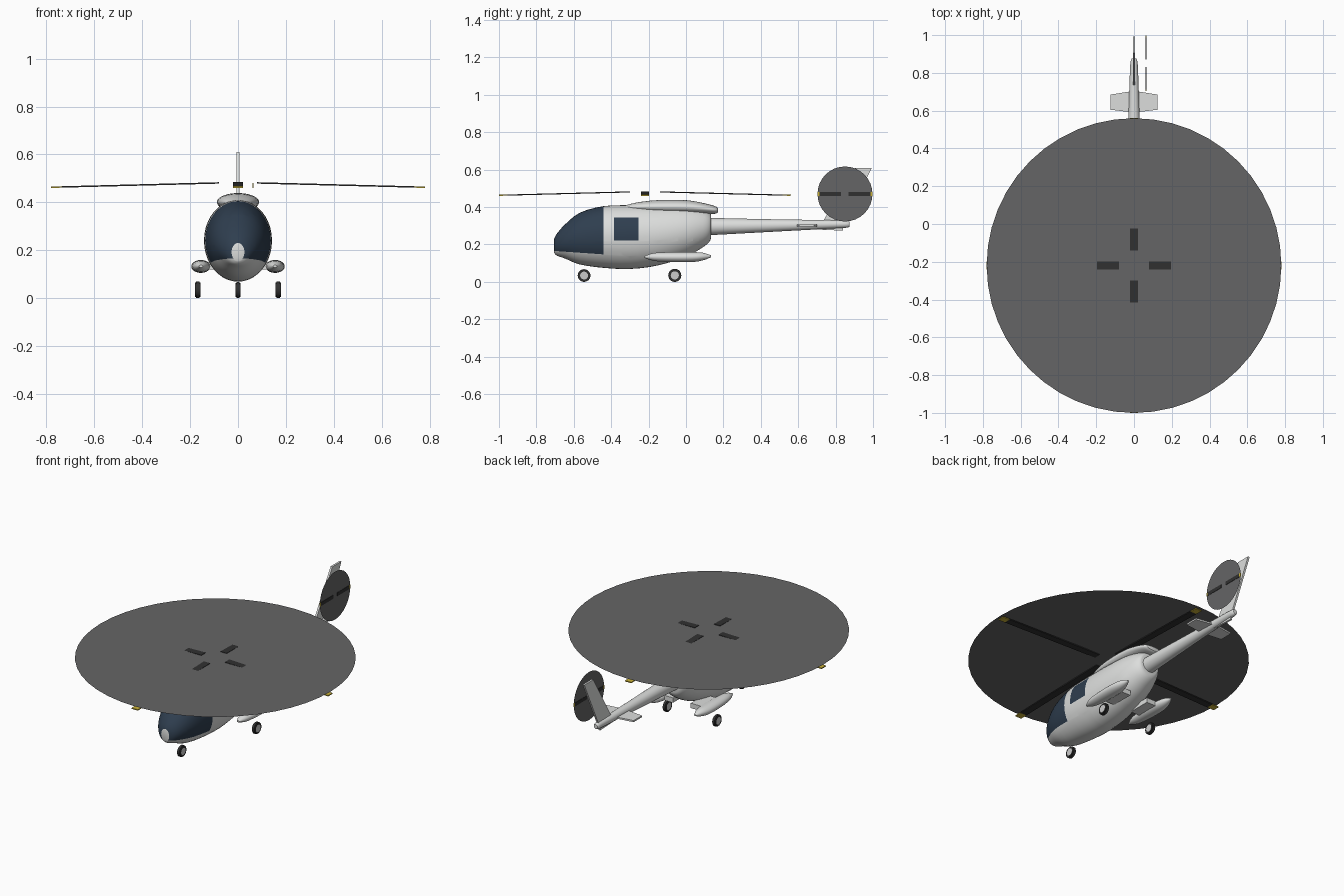
import bpy, bmesh, math
from mathutils import Vector, Matrix

cube = bpy.data.objects.get("Cube")
if cube:
    bpy.data.objects.remove(cube)


def material(name, r, g, b):
    m = bpy.data.materials.new(name)
    m.use_nodes = True
    m.diffuse_color = (r, g, b, 1)
    m.node_tree.nodes["Principled BSDF"].inputs["Base Color"].default_value = (r, g, b, 1)
    return m


WHITE = material("white paint", 0.72, 0.73, 0.72)
GLASS = material("dark blue glass", 0.028, 0.048, 0.078)
DISC = material("rotor blur grey", 0.13, 0.13, 0.133)
BLADE = material("blade black", 0.03, 0.03, 0.03)
YELLOW = material("tip yellow", 0.6, 0.45, 0.04)
TYRE = material("tyre rubber", 0.03, 0.03, 0.03)
RIM = material("rim grey", 0.6, 0.6, 0.6)


def finish(name, bm, mats, angle=40):
    """Turn a bmesh into a smooth-shaded object with sharp corners."""
    bmesh.ops.recalc_face_normals(bm, faces=bm.faces)
    mesh = bpy.data.meshes.new(name)
    bm.to_mesh(mesh)
    bm.free()
    for m in mats:
        mesh.materials.append(m)
    mesh.shade_smooth()
    mesh.set_sharp_from_angle(angle=math.radians(angle))
    ob = bpy.data.objects.new(name, mesh)
    bpy.context.collection.objects.link(ob)
    return ob


def resample(rows, steps):
    """Smooth curve through the stations."""
    rows = [Vector(r) for r in rows]
    out = []
    for i in range(len(rows) - 1):
        a, b = rows[max(i - 1, 0)], rows[i]
        c, d = rows[i + 1], rows[min(i + 2, len(rows) - 1)]
        for k in range(steps):
            t = k / steps
            out.append(0.5 * (2 * b + (c - a) * t + (2 * a - 5 * b + 4 * c - d) * t ** 2
                              + (3 * b - a - 3 * c + d) * t ** 3))
    return out + [rows[-1]]


def loft(stations, sides=32, steps=3, x=0):
    """Oval rings along y; each station is (y, bottom z, top z, half width)."""
    bm = bmesh.new()
    rings = []
    for y, lo, hi, w in resample(stations, steps):
        rings.append([bm.verts.new((x + w * math.cos(2 * math.pi * i / sides), y,
                                    (lo + hi) / 2 + (hi - lo) / 2 * math.sin(2 * math.pi * i / sides)))
                      for i in range(sides)])
    for a, b in zip(rings, rings[1:]):
        for i in range(sides):
            j = (i + 1) % sides
            bm.faces.new((a[i], a[j], b[j], b[i]))
    bm.faces.new(rings[0])
    bm.faces.new(rings[-1])
    return bm


def prism(corners, thickness):
    """Flat outline thickened along its normal, centred on the outline."""
    bm = bmesh.new()
    face = bm.faces.new([bm.verts.new(c) for c in corners])
    face.normal_update()
    n = face.normal.copy()
    new = bmesh.ops.extrude_face_region(bm, geom=[face])["geom"]
    top = [v for v in new if isinstance(v, bmesh.types.BMVert)]
    bmesh.ops.translate(bm, verts=bm.verts, vec=-n * thickness / 2)
    bmesh.ops.translate(bm, verts=top, vec=n * thickness)
    return bm


# Fuselage, cut along the glazing outlines
bm = loft([(-.705, .155, .23, .027), (-.69, .14, .258, .054), (-.647, .125, .307, .087),
           (-.567, .093, .37, .118), (-.44, .075, .405, .137), (-.30, .069, .41, .142),
           (-.15, .088, .41, .138), (0, .135, .405, .12), (.09, .185, .388, .092),
           (.125, .215, .372, .072), (.134, .235, .36, .058)], sides=40)
sill = Vector((0, -.44, .147))
sill_normal = Vector((0, .07, 1)).normalized()
cuts = [(sill, sill_normal), ((0, -.44, 0), (0, 1, 0)), ((0, -.385, 0), (0, 1, 0)),
        ((0, -.255, 0), (0, 1, 0)), ((0, 0, .22), (0, 0, 1)), ((0, 0, .345), (0, 0, 1))]
for co, no in cuts:
    bmesh.ops.bisect_plane(bm, geom=bm.verts[:] + bm.edges[:] + bm.faces[:],
                           plane_co=co, plane_no=no, dist=1e-5)
for f in bm.faces:
    f.normal_update()
    c = f.calc_center_median()
    windscreen = c.y < -.44 and (c - sill).dot(sill_normal) > 0 and abs(f.normal.y) < .98
    side_window = -.385 < c.y < -.255 and .22 < c.z < .345
    f.material_index = int(windscreen or side_window)
finish("fuselage", bm, [WHITE, GLASS])

# Engine cowling and tail boom
finish("engine_cowling", loft([(-.34, .39, .405, .03), (-.26, .375, .425, .065),
       (-.15, .365, .437, .085), (0, .363, .437, .088), (.1, .363, .42, .08),
       (.155, .364, .405, .066), (.17, .372, .395, .05)], 28), [WHITE])
finish("tail_boom", loft([(.11, .25, .343, .046), (.13, .25, .342, .046), (.5, .27, .334, .032),
       (.8, .286, .33, .022), (.86, .29, .328, .018), (.875, .296, .322, .012)], 24), [WHITE])
finish("tail_strake", prism([(0, .69, .29), (0, .70, .28), (0, .84, .274), (0, .84, .29)], .012), [WHITE])

# Swept fin and tailplane
finish("tail_fin", prism([(0, .73, .32), (0, .855, .32), (0, .993, .61), (0, .905, .61)], .012), [WHITE])
finish("tailplane", prism([(-.125, .605, .302), (0, .59, .302), (.125, .605, .302),
                           (.125, .685, .302), (0, .705, .302), (-.125, .685, .302)], .01), [WHITE])


def wheel(name, x, y, r, width):
    """Tyre with a rim plate on each side."""
    bm = bmesh.new()
    bmesh.ops.create_cone(bm, cap_ends=True, segments=24, radius1=r, radius2=r, depth=width,
                          matrix=Matrix.Translation((x, y, r)) @ Matrix.Rotation(math.pi / 2, 4, 'Y'))
    caps = [f for f in bm.faces if len(f.verts) > 4]
    rim_edges = {e for f in caps for e in f.edges}
    bmesh.ops.bevel(bm, geom=list(rim_edges), offset=width * .2, segments=2, affect='EDGES')
    caps = [f for f in bm.faces if len(f.verts) > 4]
    bmesh.ops.inset_individual(bm, faces=caps, thickness=r * .25)
    for f in caps:
        f.material_index = 1
    finish(name, bm, [TYRE, RIM])


# Undercarriage
wheel("nose_wheel", 0, -.545, .034, .022)
for side, s in (("left", 1), ("right", -1)):
    wheel(side + "_main_wheel", s * .168, -.06, .035, .022)
    finish(side + "_sponson", loft([(-.222, .128, .138, .008), (-.17, .112, .155, .029),
           (-.08, .106, .159, .039), (.03, .106, .159, .039), (.09, .115, .156, .027),
           (.134, .132, .142, .006)], 20, x=s * .155), [WHITE])
    finish(side + "_stub_wing", prism([(s * .06, -.1, .135), (s * .15, -.1, .135),
           (s * .15, .04, .135), (s * .06, .04, .135)], .03), [WHITE])


def rotor(name, radius, root, chord, thick, droop, tip, blades, segments, placement):
    """Blurred disc plus blades with painted tips, built flat and then placed."""
    bm = bmesh.new()
    bmesh.ops.create_circle(bm, cap_ends=True, segments=segments, radius=radius)
    bm.transform(placement)
    finish(name + "_disc", bm, [DISC])
    for i in range(blades):
        h = chord / 2
        bm = prism([(root, -h, 0), (radius, -h, -droop), (radius, h, -droop), (root, h, 0)], thick)
        bmesh.ops.bisect_plane(bm, geom=bm.verts[:] + bm.edges[:] + bm.faces[:],
                               plane_co=(radius - tip, 0, 0), plane_no=(1, 0, 0))
        for f in bm.faces:
            f.material_index = int(f.calc_center_median().x > radius - tip)
        bm.transform(placement @ Matrix.Rotation(2 * math.pi * i / blades, 4, 'Z'))
        finish(f"{name}_blade_{i + 1}", bm, [BLADE, YELLOW])


# Main and tail rotors
rotor("main_rotor", .78, .08, .042, .006, .018, .045, 4, 48, Matrix.Translation((0, -.22, .481)))
tail_turn = Matrix.Rotation(math.pi / 2, 4, 'Y') @ Matrix.Rotation(math.pi / 2, 4, 'Z')
rotor("tail_rotor", .147, .02, .022, .004, 0, .01, 2, 32,
      Matrix.Translation((.063, .85, .47)) @ tail_turn)
